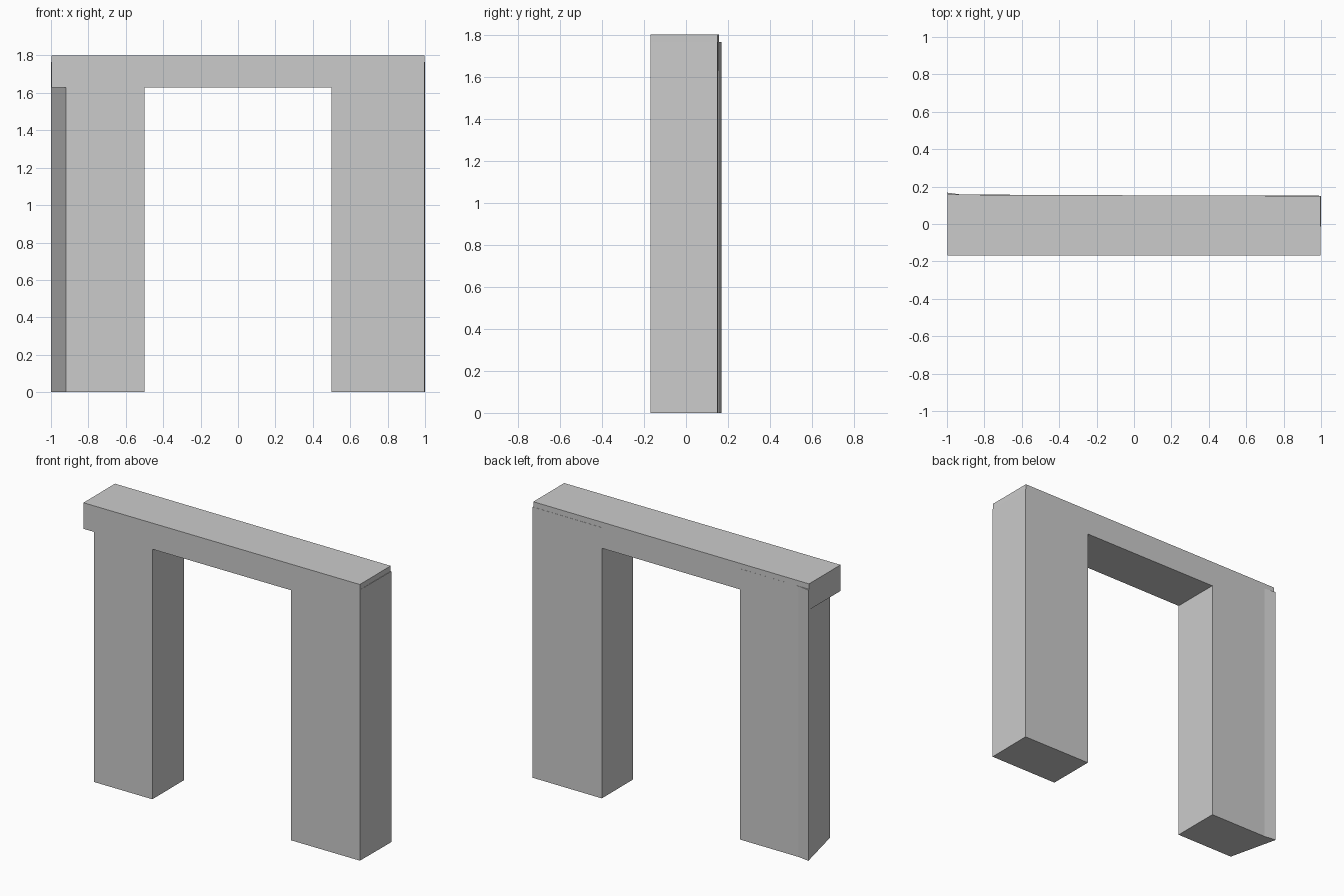
import bpy
import bmesh

default = bpy.data.objects.get("Cube")
if default:
    bpy.data.objects.remove(default, do_unlink=True)

# Single plain grey
grey = bpy.data.materials.new("plain_grey")
grey.use_nodes = True
colour = (0.6, 0.6, 0.6, 1)
grey.diffuse_color = colour
grey.node_tree.nodes["Principled BSDF"].inputs["Base Color"].default_value = colour

FRONT = -0.168
LEG_TOP, BEAM_BOTTOM, BEAM_TOP = 1.765, 1.63, 1.8


def prism(name, plan, bottom, top):
    """Extrude a plan outline straight up from bottom to top."""
    bm = bmesh.new()
    base = bm.faces.new([bm.verts.new((x, y, bottom)) for x, y in plan])
    cap = bmesh.ops.extrude_face_region(bm, geom=[base])["geom"]
    verts = [v for v in cap if isinstance(v, bmesh.types.BMVert)]
    bmesh.ops.translate(bm, verts=verts, vec=(0, 0, top - bottom))
    bmesh.ops.recalc_face_normals(bm, faces=bm.faces)
    mesh = bpy.data.meshes.new(name)
    bm.to_mesh(mesh)
    bm.free()
    mesh.materials.append(grey)
    obj = bpy.data.objects.new(name, mesh)
    bpy.context.collection.objects.link(obj)
    return obj


# Lintel across the top
prism("lintel", [(-0.997, FRONT), (0.996, FRONT), (0.996, 0.15), (-0.997, 0.157)],
      BEAM_BOTTOM, BEAM_TOP)

# Straight leg on the model's left
prism("left_leg", [(0.5, FRONT), (0.997, FRONT), (1.0, 0.151), (0.5, 0.153)],
      0, LEG_TOP)

# Leg on the model's right, with a slanted outer side and flared back corner
prism("right_leg", [(-0.92, FRONT), (-0.5, FRONT), (-0.5, 0.156),
                    (-0.92, 0.157), (-1.0, 0.168)],
      0, LEG_TOP)
